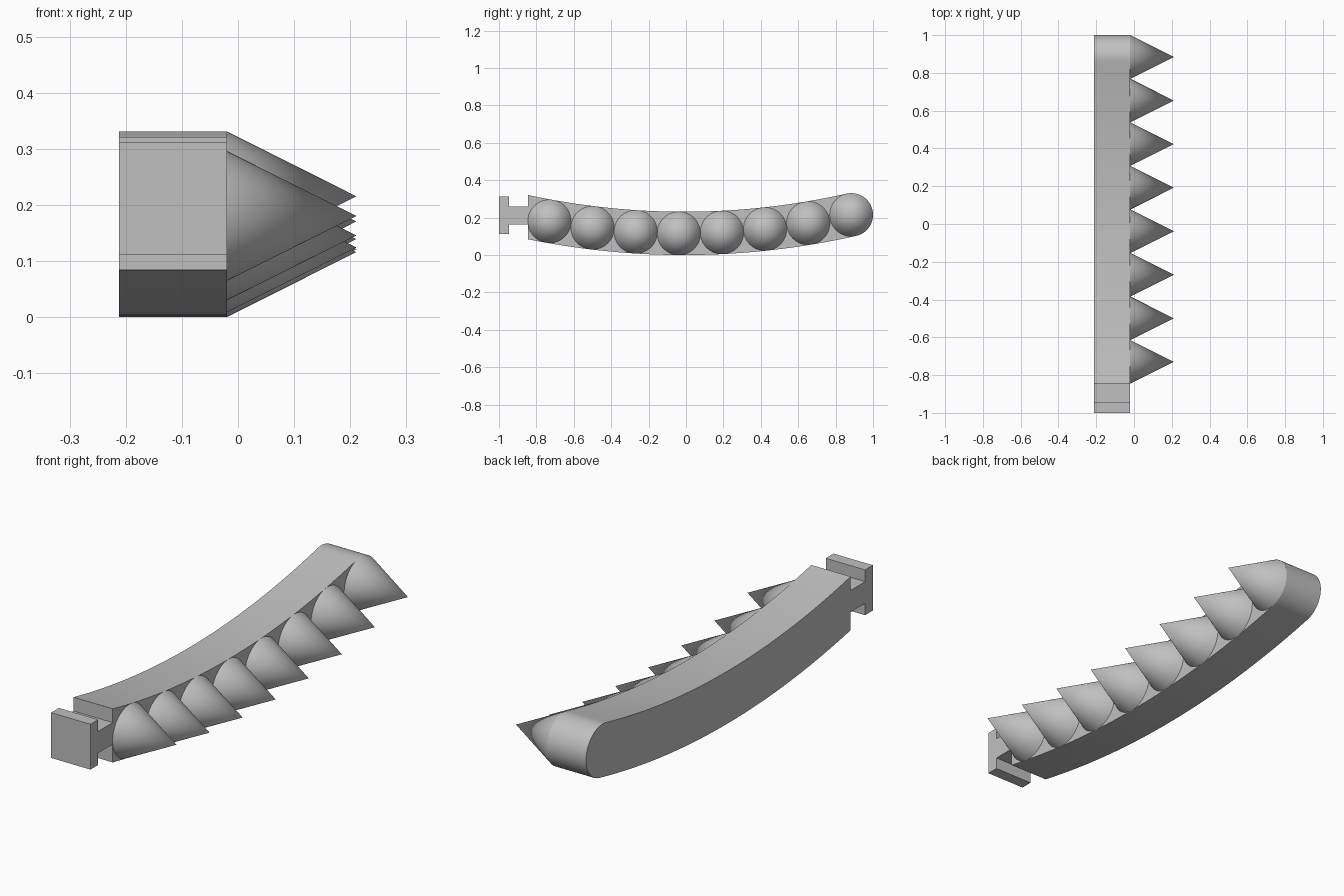
import bpy, bmesh, math
from mathutils import Matrix

if "Cube" in bpy.data.objects:
    bpy.data.objects.remove(bpy.data.objects["Cube"], do_unlink=True)

BACK, FACE, POINT = -0.212, -0.02, 0.211   # x of bar back, bar face, spike tips
R = 0.1158                                 # spike radius and half bar height
TIP_Y, START_Y, COUNT = 0.884, -0.845, 8

grey = bpy.data.materials.new("Plain grey")
grey.use_nodes = True
grey.diffuse_color = (0.53, 0.53, 0.53, 1)
grey.node_tree.nodes["Principled BSDF"].inputs["Base Color"].default_value = (0.53, 0.53, 0.53, 1)


def slope(y):
    return 0.249 * (y + 0.01)


def centre(y):
    return R + 0.1245 * (y + 0.01) ** 2


def finish(bm, name):
    bmesh.ops.recalc_face_normals(bm, faces=bm.faces)
    mesh = bpy.data.meshes.new(name)
    bm.to_mesh(mesh)
    bm.free()
    obj = bpy.data.objects.new(name, mesh)
    bpy.context.collection.objects.link(obj)
    mesh.materials.append(grey)
    bpy.ops.object.select_all(action='DESELECT')
    obj.select_set(True)
    bpy.context.view_layer.objects.active = obj
    bpy.ops.object.shade_smooth_by_angle(angle=math.radians(30))
    return obj


def extrude_profile(points, name):
    """Extrude a (y, z) outline across the width of the bar."""
    bm = bmesh.new()
    face = bm.faces.new([bm.verts.new((BACK, y, z)) for y, z in points])
    side = bmesh.ops.extrude_face_region(bm, geom=[face])["geom"]
    verts = [g for g in side if isinstance(g, bmesh.types.BMVert)]
    bmesh.ops.translate(bm, verts=verts, vec=(FACE - BACK, 0, 0))
    return finish(bm, name)


def edge_curve(end_y, sign, steps=32):
    pts = []
    for i in range(steps):
        y = START_Y + (end_y - START_Y) * i / steps
        pts.append((y, centre(y) + sign * R * math.hypot(1, slope(y))))
    return pts


# Curved bar with a rounded far end
tilt = math.atan(slope(TIP_Y))
lower = edge_curve(TIP_Y + R * math.sin(tilt), -1)
upper = edge_curve(TIP_Y - R * math.sin(tilt), 1)
cap = []
for i in range(33):
    a = tilt - math.pi / 2 + math.pi * i / 32
    cap.append((TIP_Y + R * math.cos(a), centre(TIP_Y) + R * math.sin(a)))
extrude_profile(lower + cap + upper[::-1], "curved_bar")

# T-shaped connector on the near end
mid, neck, flange = 0.212, 0.048, 0.1
half = [(START_Y, neck), (-0.946, neck), (-0.946, flange), (-1, flange)]
outline = [(y, mid + h) for y, h in half] + [(y, mid - h) for y, h in half[::-1]]
extrude_profile(outline, "end_connector")

# Row of conical spikes along the bar
for i in range(COUNT):
    y = -0.73 + (TIP_Y + 0.73) * i / (COUNT - 1)
    bm = bmesh.new()
    place = Matrix.Translation(((FACE + POINT) / 2, y, centre(y))) @ Matrix.Rotation(math.pi / 2, 4, 'Y')
    bmesh.ops.create_cone(bm, cap_ends=True, segments=64, radius1=R, radius2=0,
                          depth=POINT - FACE, matrix=place)
    finish(bm, f"spike_{i + 1}")
